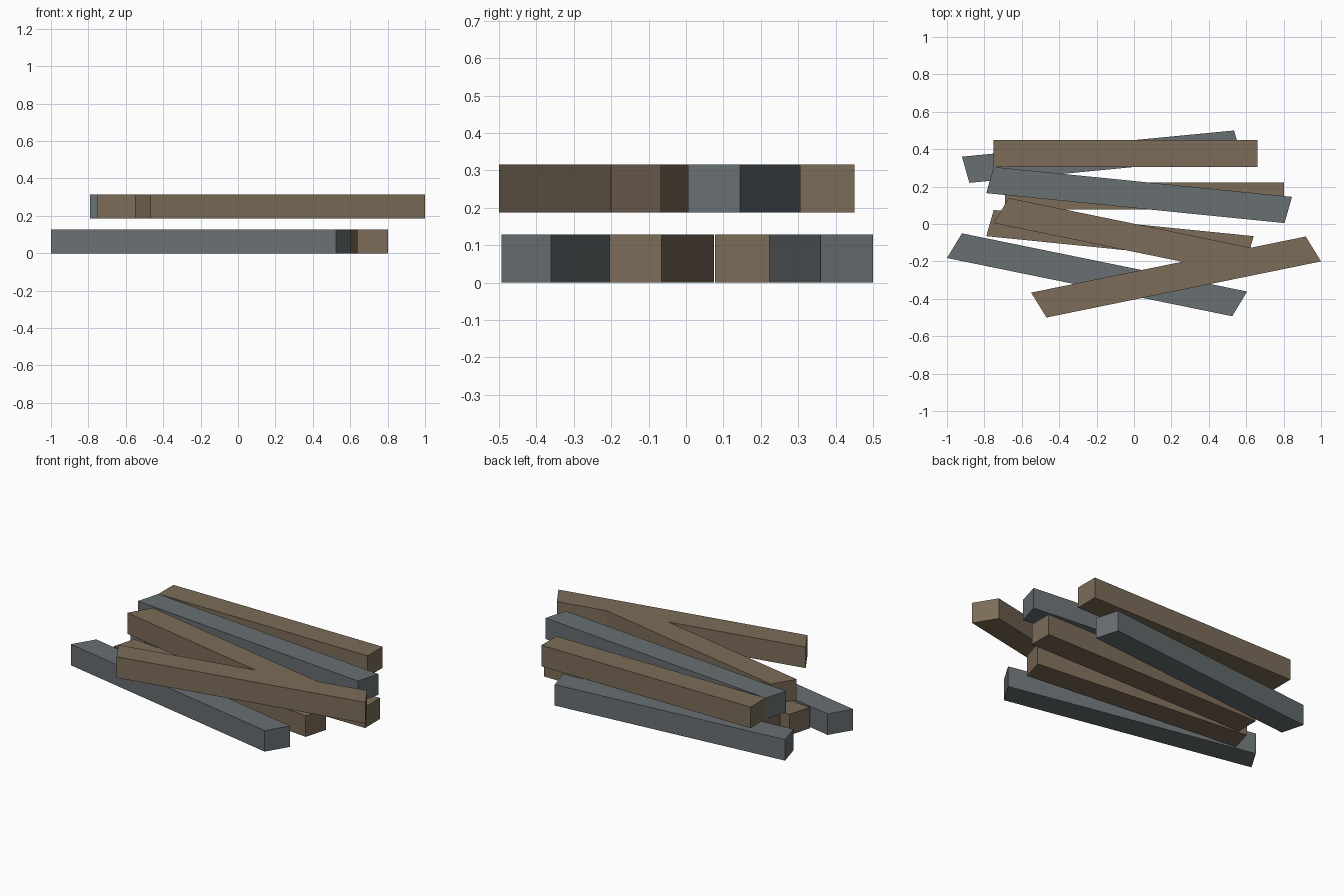
import bpy
from mathutils import Vector

if "Cube" in bpy.data.objects:
    bpy.data.objects.remove(bpy.data.objects["Cube"])


def material(name, color):
    m = bpy.data.materials.new(name)
    m.diffuse_color = (*color, 1)
    m.use_nodes = True
    m.node_tree.nodes["Principled BSDF"].inputs["Base Color"].default_value = m.diffuse_color
    return m


BROWN = material("brown_wood", (0.20, 0.15, 0.10))
GREY = material("grey_wood", (0.14, 0.16, 0.17))
THICK = 0.128


def plank(name, z, mat, start, end, across):
    """Skewed box: one long edge from start to end, swept by the across vector."""
    a, b, w = Vector(start), Vector(end), Vector(across)
    outline = [a, b, b + w, a + w]
    verts = [(p.x, p.y, h) for h in (z, z + THICK) for p in outline]
    faces = [(3, 2, 1, 0), (4, 5, 6, 7)]
    faces += [(i, (i + 1) % 4, (i + 1) % 4 + 4, i + 4) for i in range(4)]
    mesh = bpy.data.meshes.new(name)
    mesh.from_pydata(verts, [], faces)
    mesh.materials.append(mat)
    obj = bpy.data.objects.new(name, mesh)
    bpy.context.collection.objects.link(obj)


# Lower layer, resting on the ground (front to back)
plank("lower_plank_front", 0, GREY, (-1.0, -0.182), (0.525, -0.493), (0.08, 0.132))
plank("lower_plank_mid_front", 0, BROWN, (-0.79, -0.065), (0.60, -0.205), (0.04, 0.14))
plank("lower_plank_mid_back", 0, BROWN, (-0.69, 0.078), (0.802, 0.078), (0, 0.145))
plank("lower_plank_back", 0, GREY, (-0.88, 0.22), (0.575, 0.36), (-0.04, 0.14))

# Upper layer, floating a small gap above
UP = 0.187
plank("upper_plank_front", UP, BROWN, (-0.468, -0.5), (1.0, -0.2), (-0.082, 0.133))
plank("upper_plank_mid_front", UP, BROWN, (-0.75, 0.005), (0.59, -0.27), (0.08, 0.134))
plank("upper_plank_mid_back", UP, GREY, (-0.79, 0.165), (0.805, 0.005), (0.04, 0.14))
plank("upper_plank_back", UP, BROWN, (-0.75, 0.305), (0.66, 0.305), (0, 0.145))
